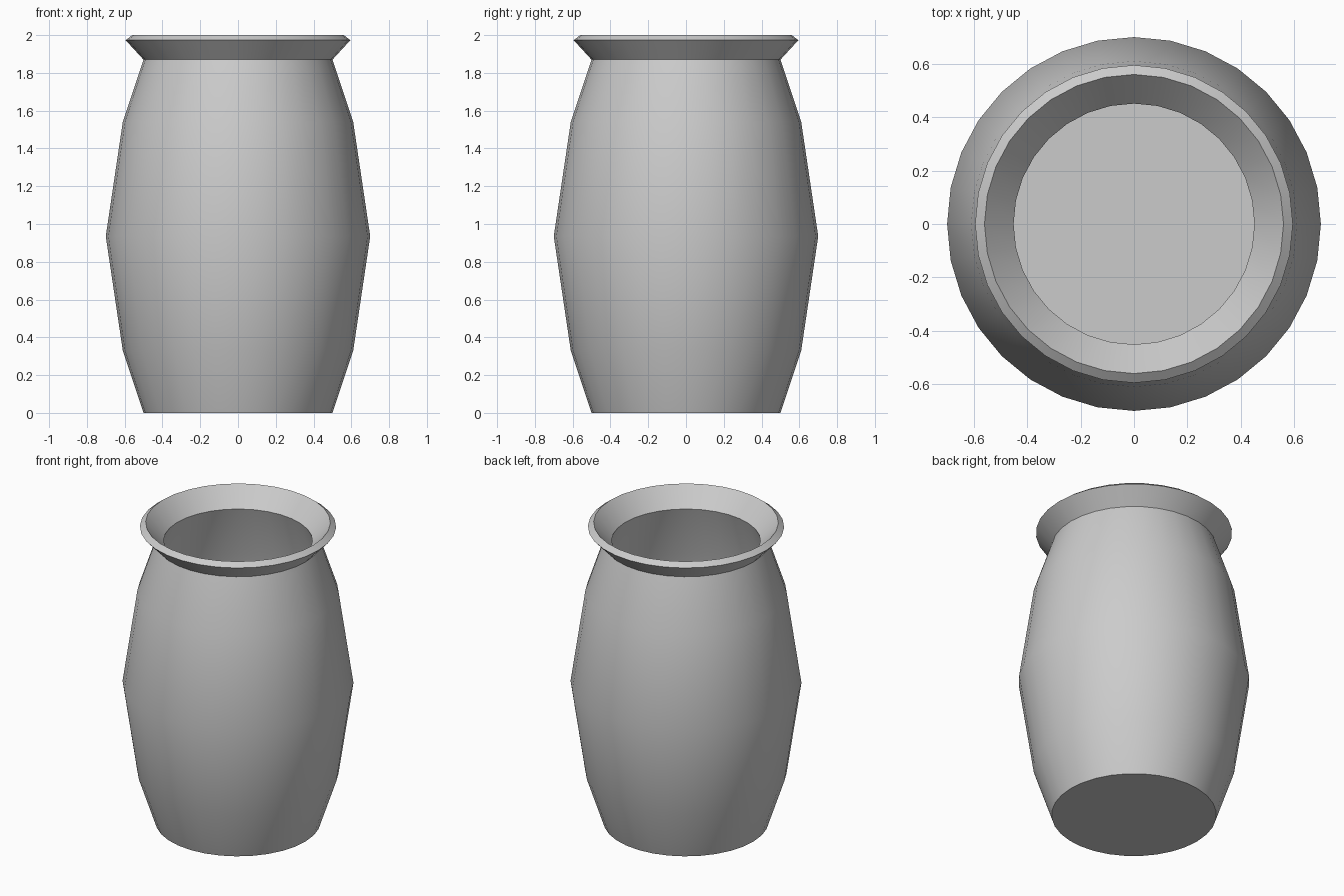
import bpy, bmesh, math

if "Cube" in bpy.data.objects:
    bpy.data.objects.remove(bpy.data.objects["Cube"])

SIDES = 32

# Profile (radius, height): outer wall, flared rim, then inner wall down to the floor
profile = [
    (0.50, 0.00), (0.61, 0.33), (0.70, 0.935), (0.61, 1.54), (0.50, 1.87),
    (0.595, 1.973), (0.56, 2.00), (0.451, 1.88),
    (0.562, 1.53), (0.65, 0.935), (0.562, 0.345), (0.465, 0.045),
]

# Lathe the profile into rings and join them
bm = bmesh.new()
rings = []
for r, z in profile:
    rings.append([bm.verts.new((r * math.cos(math.tau * i / SIDES),
                                r * math.sin(math.tau * i / SIDES), z))
                  for i in range(SIDES)])
for a, b in zip(rings, rings[1:]):
    for i in range(SIDES):
        j = (i + 1) % SIDES
        bm.faces.new((a[i], a[j], b[j], b[i]))

# Underside and inner floor
bm.faces.new(rings[0][::-1])
bm.faces.new(rings[-1])
bmesh.ops.recalc_face_normals(bm, faces=bm.faces[:])

mesh = bpy.data.meshes.new("vase")
bm.to_mesh(mesh)
bm.free()
vase = bpy.data.objects.new("vase", mesh)
bpy.context.collection.objects.link(vase)

# Smooth body with sharp rim, neck and base edges
bpy.context.view_layer.objects.active = vase
vase.select_set(True)
bpy.ops.object.shade_smooth_by_angle(angle=math.radians(30))
